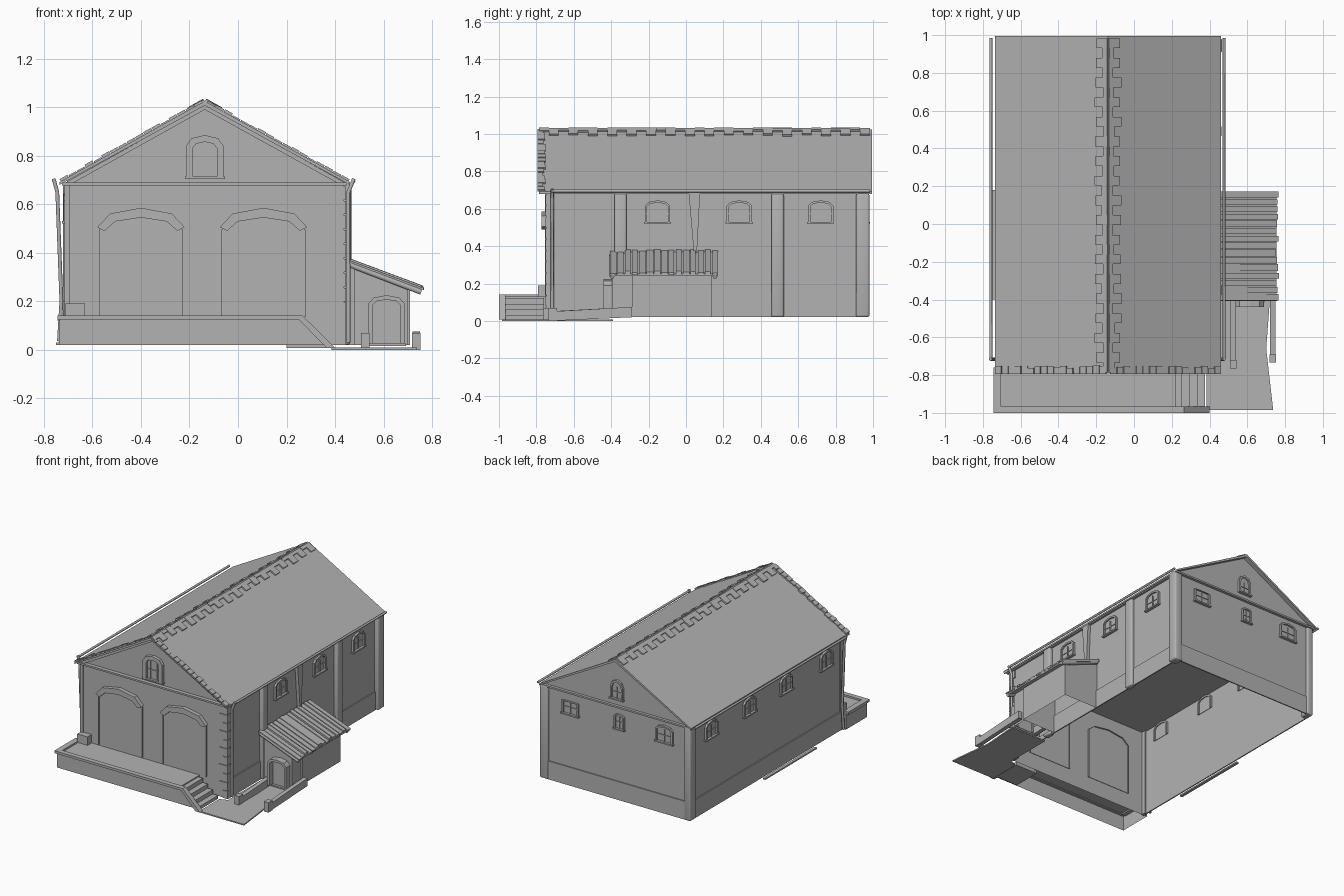
import bpy, bmesh, math, random
from mathutils import Matrix, Vector

random.seed(4)
if "Cube" in bpy.data.objects:
    bpy.data.objects.remove(bpy.data.objects["Cube"])

GREY = 0.45
stone = bpy.data.materials.new("plain grey")
stone.use_nodes = True
stone.diffuse_color = (GREY, GREY, GREY, 1)
stone.node_tree.nodes["Principled BSDF"].inputs["Base Color"].default_value = (GREY, GREY, GREY, 1)

FRONT, RIGHT_SIDE, BACK, LEFT_SIDE = 0, 90, 180, -90
X0, X1, Y0, Y1 = -0.705, 0.437, -0.745, 0.965
BASE, EAVE = 0.02, 0.69
RIDGE_X, RIDGE_Z, PITCH = -0.137, 1.025, math.radians(29.1)


def finish(name, bm, place=None, hollow=False):
    """Turn a bmesh into an object; hollow parts lose their underside."""
    bmesh.ops.recalc_face_normals(bm, faces=bm.faces)
    if hollow:
        under = [f for f in bm.faces if f.normal.z < -0.9]
        bmesh.ops.delete(bm, geom=under, context="FACES")
    if place:
        bm.transform(place)
    mesh = bpy.data.meshes.new(name)
    bm.to_mesh(mesh)
    bm.free()
    ob = bpy.data.objects.new(name, mesh)
    bpy.context.collection.objects.link(ob)
    mesh.materials.append(stone)
    return ob


def prism(bm, pts, axis, a, b):
    """Extrude a 2D outline along x, y or z between a and b."""
    def at(p, t):
        return {"x": (t, p[0], p[1]), "y": (p[0], t, p[1]), "z": (p[0], p[1], t)}[axis]
    low = [bm.verts.new(at(p, a)) for p in pts]
    high = [bm.verts.new(at(p, b)) for p in pts]
    bm.faces.new(low)
    bm.faces.new(high)
    for i in range(len(pts)):
        j = (i + 1) % len(pts)
        bm.faces.new((low[i], low[j], high[j], high[i]))


def box(bm, x0, x1, y0, y1, z0, z1):
    prism(bm, [(x0, y0), (x1, y0), (x1, y1), (x0, y1)], "z", z0, z1)


def box_part(name, *size):
    bm = bmesh.new()
    box(bm, *size)
    return finish(name, bm)


def on_wall(x, y, z, angle):
    return Matrix.Translation((x, y, z)) @ Matrix.Rotation(math.radians(angle), 4, "Z")


def arch(w, h, rise, steps=4):
    """Outline of an opening with an arched head, open at the foot."""
    pts = [(-w / 2, 0)]
    for i in range(steps + 1):
        t = math.pi * (1 - i / steps)
        pts.append((w / 2 * math.cos(t), h + rise * math.sin(t)))
    return pts + [(w / 2, 0)]


def band(bm, outer, inner, depth, inside=0):
    """Moulding between two matching outlines, standing out towards -y."""
    for i in range(len(outer) - 1):
        quad = [outer[i], outer[i + 1], inner[i + 1], inner[i]]
        prism(bm, quad, "y", inside, -depth)


def opening(name, place, w, h, rise, trim=0.012, depth=0.014, bars=1, sill=True):
    """Frame, pane, glazing bars and sill; the frame also shows inside the wall."""
    bm = bmesh.new()
    outer = arch(w, h, rise)
    inner = arch(w - 2 * trim, h - trim * 0.3, max(rise - trim * 0.7, 0.002))
    band(bm, outer, inner, depth, 0.01)
    prism(bm, inner, "y", 0.003, -0.003)
    for i in range(bars):
        u = (i + 1) / (bars + 1) * w - w / 2
        box(bm, u - 0.003, u + 0.003, -0.009, 0, 0, h)
    if bars:
        box(bm, -w / 2 + trim, w / 2 - trim, -0.008, 0, h * 0.5, h * 0.5 + 0.005)
    if sill:
        box(bm, -w / 2 - 0.005, w / 2 + 0.005, -0.02, 0, -0.01, 0)
    finish(name, bm, place)


def pipe(name, pts, r):
    cu = bpy.data.curves.new(name, "CURVE")
    cu.dimensions = "3D"
    cu.bevel_depth, cu.bevel_resolution, cu.use_fill_caps = r, 1, True
    sp = cu.splines.new("POLY")
    sp.points.add(len(pts) - 1)
    for p, co in zip(sp.points, pts):
        p.co = (*co, 1)
    cu.materials.append(stone)
    bpy.context.collection.objects.link(bpy.data.objects.new(name, cu))


# Hall walls with gables, hollow and open underneath
bm = bmesh.new()
prism(bm, [(X0, BASE), (X0, 0.697), (RIDGE_X, 1.01), (X1, 0.697), (X1, BASE)], "y", Y0, Y1)
finish("hall_walls", bm, hollow=True)
box_part("ceiling", X0, X1, Y0, Y1, 0.645, 0.65)

# Plinth band around back and sides
bm = bmesh.new()
box(bm, X0 - 0.008, X0, Y0, Y1, BASE, 0.15)
box(bm, X1, X1 + 0.008, Y0, Y1, BASE, 0.15)
box(bm, X0, X1, Y1, Y1 + 0.008, BASE, 0.15)
finish("plinth", bm)

# Roof sheet, front rake trim and eaves cornice
bm = bmesh.new()
prism(bm, [(-0.735, 0.692), (RIDGE_X, RIDGE_Z), (0.461, 0.692), (0.461, 0.68),
           (RIDGE_X, RIDGE_Z - 0.018), (-0.735, 0.68)], "y", -0.785, 0.995)
finish("roof", bm)
bm = bmesh.new()
prism(bm, [(-0.71, 0.69), (RIDGE_X, 1.01), (0.44, 0.69), (0.405, 0.69),
           (RIDGE_X, 0.99), (-0.675, 0.69)], "y", -0.765, Y0)
finish("rake_trim", bm)
box_part("cornice", -0.725, 0.45, -0.772, 0.985, 0.678, 0.69)


def slope_tile(bm, side, s0, s1, y0, y1, lift):
    along = Vector((side * math.cos(PITCH), -math.sin(PITCH)))
    up = Vector((side * math.sin(PITCH), math.cos(PITCH)))
    top = Vector((RIDGE_X, RIDGE_Z - 0.002))
    pts = [top + along * s0, top + along * s1, top + along * s1 + up * lift, top + along * s0 + up * lift]
    prism(bm, pts, "y", y0, y1)


# Ridge tiles of alternating length, and tiles along the front verge
bm = bmesh.new()
for side in (-1, 1):
    for i in range(34):
        y = -0.785 + i * 0.052
        length = 0.072 if i % 2 else 0.03
        slope_tile(bm, side, 0, length + random.uniform(-0.008, 0.004), y, y + 0.052, random.uniform(0.009, 0.014))
finish("ridge_tiles", bm)
bm = bmesh.new()
for side in (-1, 1):
    for i in range(17):
        s = 0.01 + i * 0.0395
        slope_tile(bm, side, s, s + 0.036, -0.793, -0.758 + random.uniform(-0.008, 0.008), random.uniform(0.007, 0.014))
finish("verge_tiles", bm)

# Corner piers and wall buttresses with softened edges
piers = [(X1 + 0.004, y, 0.022, 0.033) for y in (-0.35, 0.49)]
piers += [(X1 - 0.002, 0.945, 0.032, 0.036), (X0 + 0.01, 0.945, 0.026, 0.036)]
for n, (x, y, rx, ry) in enumerate(piers):
    ob = box_part(f"pier_{n + 1}", x - rx, x + rx, y - ry, y + ry, BASE, 0.682)
    mod = ob.modifiers.new("soft", "BEVEL")
    mod.width, mod.segments = 0.012, 3
    for p in ob.data.polygons:
        p.use_smooth = True
    ob.data.set_sharp_from_angle(angle=math.radians(100))

# Tapering bracket above the shed
bm = bmesh.new()
prism(bm, [(0.015, 0.68), (0.075, 0.68), (0.058, 0.36), (0.042, 0.36)], "x", X1, X1 + 0.022)
finish("wall_bracket", bm)

# Stepped corner stones at the front
bm = bmesh.new()
for i in range(11):
    z = BASE + i * 0.06
    long, short = (0.06, 0.03) if i % 2 else (0.03, 0.05)
    box(bm, X1 - long, X1 + 0.008, Y0 - 0.006, Y0 + short, z, z + 0.054)
box(bm, X0 - 0.01, X0 + 0.012, Y0 - 0.008, Y0 + 0.03, BASE, EAVE - 0.01)
finish("corner_stones", bm)

# Front doorways with heavy arched heads
for n, x in enumerate((-0.4, 0.105)):
    place = on_wall(x, Y0, 0.135, FRONT)
    opening(f"front_door_{n + 1}", place, 0.345, 0.36, 0.06, trim=0.006, depth=0.008, bars=0, sill=False)
    bm = bmesh.new()
    head = arch(0.36, 0.37, 0.08)
    under = arch(0.30, 0.355, 0.055)
    band(bm, head[1:-1], under[1:-1], 0.028)
    finish(f"door_head_{n + 1}", bm, place)

# Attic windows
opening("front_attic_window", on_wall(-0.137, Y0, 0.715, FRONT), 0.155, 0.125, 0.045, trim=0.028, depth=0.022, bars=2)
opening("back_attic_window", on_wall(-0.137, Y1, 0.74, BACK), 0.10, 0.08, 0.05, trim=0.014, bars=1)

# Windows of the sides and back
for n, y in enumerate((-0.152, 0.285, 0.72)):
    opening(f"right_window_{n + 1}", on_wall(X1, y, 0.53, RIGHT_SIDE), 0.135, 0.085, 0.03)
for n, y in enumerate((-0.56, -0.11, 0.30, 0.73)):
    opening(f"left_window_{n + 1}", on_wall(X0, y, 0.53, LEFT_SIDE), 0.135, 0.085, 0.03)
for n, (x, w, rise) in enumerate(((0.23, 0.13, 0.002), (-0.155, 0.08, 0.015), (-0.51, 0.135, 0.03))):
    opening(f"back_window_{n + 1}", on_wall(x, Y1, 0.53, BACK), w, 0.085, rise)

# Gutters and downpipes
pipe("left_gutter", [(-0.758, -0.72, 0.695), (-0.758, 0.985, 0.695)], 0.008)
pipe("right_gutter", [(0.476, -0.72, 0.695), (0.476, 0.985, 0.695)], 0.008)
pipe("left_downpipe", [(-0.76, -0.715, 0.705), (-0.745, -0.715, 0.65), (-0.728, -0.715, 0.2), (-0.738, -0.715, 0.035)], 0.009)
pipe("right_downpipe", [(0.478, -0.715, 0.705), (0.455, -0.715, 0.65), (0.455, -0.715, 0.03)], 0.009)
box_part("left_curb", -0.75, -0.73, -0.4, 0.18, BASE, 0.03)

# Front terrace, hollow below, with a rim that slopes down at the steps
bm = bmesh.new()
prism(bm, [(-0.735, BASE), (-0.735, 0.13), (0.22, 0.13), (0.22, BASE)], "y", -0.985, Y0)
finish("terrace", bm, hollow=True)
bm = bmesh.new()
prism(bm, [(-0.745, 0.125), (-0.745, 0.142), (0.265, 0.142), (0.40, 0.008), (0.365, 0.008), (0.25, 0.125)], "y", -1.0, -0.965)
prism(bm, [(0.22, BASE), (0.22, 0.125), (0.25, 0.125), (0.355, BASE)], "y", -0.985, -0.965)
box(bm, -0.745, -0.705, -0.965, -0.76, 0.12, 0.142)
finish("terrace_rim", bm)
bm = bmesh.new()
for i in range(4):
    box(bm, 0.2, 0.255 + i * 0.04, -0.965, -0.76, 0.008, 0.122 - i * 0.03)
finish("terrace_steps", bm)
box_part("terrace_block", -0.712, -0.63, -0.79, -0.745, 0.13, 0.19)

# Side shed with a projecting doorway, hollow below
bm = bmesh.new()
prism(bm, [(0.437, BASE), (0.71, BASE), (0.71, 0.258), (0.437, 0.362)], "y", -0.29, 0.14)
prism(bm, [(0.48, BASE), (0.70, BASE), (0.70, 0.262), (0.48, 0.346)], "y", -0.395, -0.29)
finish("shed_walls", bm, hollow=True)
opening("shed_door", on_wall(0.612, -0.395, 0.025, FRONT), 0.15, 0.165, 0.035, trim=0.018, depth=0.045, bars=0)

# Lean-to roof of uneven boards
bm = bmesh.new()
prism(bm, [(0.44, 0.36), (0.755, 0.24), (0.755, 0.25), (0.44, 0.37)], "y", -0.4, 0.17)
for i in range(15):
    y = -0.405 + i * 0.039
    t = random.uniform(0.008, 0.018)
    end = random.uniform(0.75, 0.768)
    tail = 0.37 - (end - 0.44) * 0.38
    prism(bm, [(0.445, 0.366), (end, tail), (end, tail + t), (0.445, 0.366 + t)], "y", y, y + random.uniform(0.028, 0.037))
finish("shed_roof", bm)
pipe("shed_roof_front_beam", [(0.45, -0.395, 0.355), (0.755, -0.395, 0.238)], 0.013)
pipe("shed_roof_back_beam", [(0.45, 0.155, 0.355), (0.755, 0.155, 0.238)], 0.013)

# Yard slab and low walls leading to the shed door
bm = bmesh.new()
prism(bm, [(0.385, -0.985), (0.737, -0.985), (0.70, -0.66), (0.72, -0.39), (0.44, -0.39), (0.44, -0.74), (0.385, -0.76)], "z", 0, 0.009)
finish("yard_slab", bm)
bm = bmesh.new()
for x, start in ((0.51, -0.76), (0.72, -0.73)):
    prism(bm, [(start, 0), (start, 0.05), (-0.29, 0.075), (-0.29, 0.02)], "x", x, x + 0.03)
    box(bm, x - 0.003, x + 0.033, start - 0.004, start + 0.04, 0, 0.07)
finish("yard_walls", bm)
